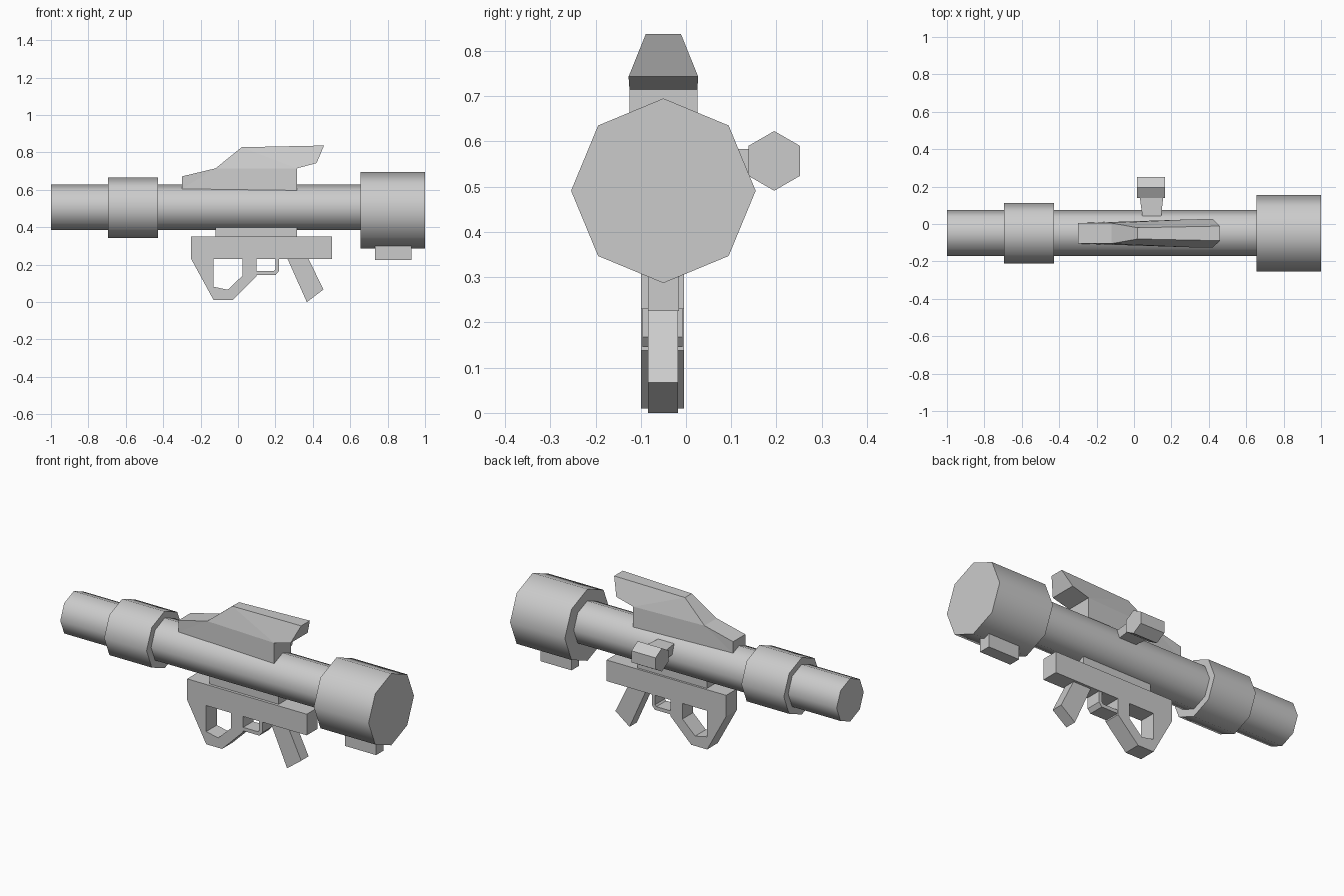
import bpy, bmesh, math

if "Cube" in bpy.data.objects:
    bpy.data.objects.remove(bpy.data.objects["Cube"])

YC = -0.05  # centre plane of the launcher


def make(name, verts, faces, smooth=False):
    bm = bmesh.new()
    vs = [bm.verts.new(v) for v in verts]
    for f in faces:
        bm.faces.new([vs[i] for i in f])
    bmesh.ops.recalc_face_normals(bm, faces=bm.faces)
    me = bpy.data.meshes.new(name)
    bm.to_mesh(me)
    bm.free()
    ob = bpy.data.objects.new(name, me)
    bpy.context.collection.objects.link(ob)
    if smooth:
        bpy.ops.object.select_all(action='DESELECT')
        ob.select_set(True)
        bpy.context.view_layer.objects.active = ob
        bpy.ops.object.shade_smooth_by_angle(angle=math.radians(50))
    return ob


def prism(name, a, b, smooth=False):
    """Join two matching outlines with side walls and end caps."""
    n = len(a)
    sides = [(i, (i + 1) % n, n + (i + 1) % n, n + i) for i in range(n)]
    return make(name, a + b, sides + [range(n), range(n, 2 * n)], smooth)


def slab(name, pts, half, yc=YC):
    """Extrude a side (x, z) profile across y."""
    return prism(name, [(x, yc - half, z) for x, z in pts],
                 [(x, yc + half, z) for x, z in pts])


def box(name, x0, x1, z0, z1, half, yc=YC):
    return slab(name, [(x0, z0), (x1, z0), (x1, z1), (x0, z1)], half, yc)


def tube(name, x0, x1, r, y, z, n, smooth=True):
    """Low-poly cylinder along x with a corner on top."""
    ring = [(y + r * math.sin(2 * math.pi * i / n),
             z + r * math.cos(2 * math.pi * i / n)) for i in range(n)]
    return prism(name, [(x0, *p) for p in ring], [(x1, *p) for p in ring], smooth)


# Barrel, rear collar and muzzle housing
tube("barrel", -1.0, 0.67, 0.122, -0.048, 0.507, 8)
tube("rear_collar", -0.695, -0.428, 0.162, -0.049, 0.505, 8)
tube("muzzle_housing", 0.655, 1.0, 0.204, YC, 0.491, 8)
box("muzzle_block", 0.732, 0.928, 0.225, 0.33, 0.034)

# Sight housing: side profile with its own half width at each point
sight = [(-0.30, 0.605, 0.055), (-0.30, 0.672, 0.055), (-0.12, 0.715, 0.055),
         (0.02, 0.828, 0.03), (0.46, 0.837, 0.039), (0.42, 0.743, 0.077),
         (0.315, 0.715, 0.075), (0.315, 0.597, 0.075)]
n = len(sight)
verts = [(x, YC + s * w, z) for s in (-1, 1) for x, z, w in sight]
faces = [(i, (i + 1) % n, n + (i + 1) % n, n + i) for i in range(n)]
for o in (0, n):
    faces += [[o + i for i in f] for f in ((0, 1, 2), (0, 2, 6, 7), (2, 3, 6), (3, 4, 5, 6))]
make("sight_housing", verts, faces)

# Side scope and its bracket
tube("side_scope", 0.015, 0.167, 0.066, 0.195, 0.557, 6, smooth=False)
prism("scope_bracket",
      [(0.045, 0.04, 0.53), (0.145, 0.04, 0.53), (0.145, 0.04, 0.583), (0.045, 0.04, 0.583)],
      [(0.03, 0.15, 0.53), (0.157, 0.15, 0.53), (0.157, 0.15, 0.583), (0.03, 0.15, 0.583)])

# Receiver under the barrel
box("receiver_mount", -0.12, 0.315, 0.345, 0.42, 0.034)
box("receiver", -0.25, 0.503, 0.23, 0.35, 0.048, -0.052)

# Looped rear grip
slab("rear_grip", [(-0.25, 0.23), (-0.13, 0.01), (-0.03, 0.01), (0.1, 0.138), (0.1, 0.23),
                   (0.025, 0.23), (0.025, 0.142), (-0.055, 0.066), (-0.13, 0.082),
                   (-0.13, 0.23)], 0.048, -0.052)

# Trigger guard
slab("trigger_guard", [(0.09, 0.146), (0.202, 0.146), (0.22, 0.168), (0.22, 0.235),
                       (0.2, 0.235), (0.2, 0.175), (0.192, 0.166), (0.09, 0.166)],
     0.044, -0.052)

# Slanted front grip
slab("front_grip", [(0.263, 0.235), (0.368, 0.0), (0.457, 0.067), (0.375, 0.235)], 0.033, -0.051)
